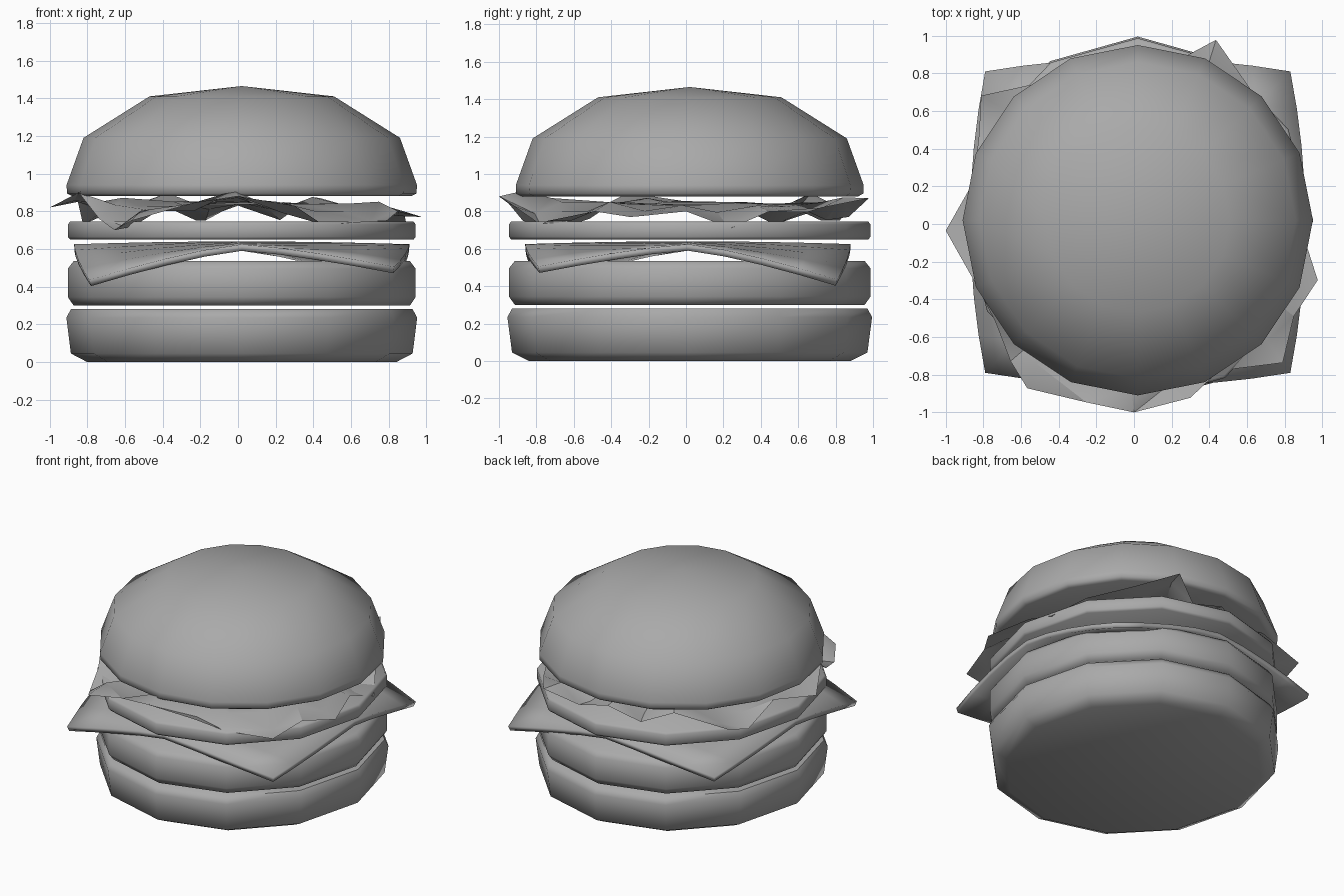
import bpy
import bmesh
import math
import random

random.seed(4)
cube = bpy.data.objects.get("Cube")
if cube:
    bpy.data.objects.remove(cube, do_unlink=True)

# One flat colour for every part
grey = bpy.data.materials.new("mid_grey")
grey.use_nodes = True
colour = (0.4, 0.4, 0.4, 1)
grey.diffuse_color = colour
grey.node_tree.nodes["Principled BSDF"].inputs["Base Color"].default_value = colour


def finish(bm, name, angle, recalc=True):
    if recalc:
        bmesh.ops.recalc_face_normals(bm, faces=bm.faces[:])
    mesh = bpy.data.meshes.new(name)
    bm.to_mesh(mesh)
    bm.free()
    mesh.materials.append(grey)
    obj = bpy.data.objects.new(name, mesh)
    bpy.context.collection.objects.link(obj)
    bpy.ops.object.select_all(action="DESELECT")
    obj.select_set(True)
    bpy.context.view_layer.objects.active = obj
    bpy.ops.object.shade_smooth_by_angle(angle=math.radians(angle))
    return obj


def bridge(bm, low, high):
    count = len(low)
    for i in range(count):
        j = (i + 1) % count
        bm.faces.new((low[i], low[j], high[j], high[i]))


def lathe(name, profile, sides, squash=1.0, peak=None):
    """Turn (radius, height) pairs into a closed solid, with an optional top point."""
    bm = bmesh.new()
    rings = []
    for r, z in profile:
        ring = []
        for i in range(sides):
            a = math.tau * i / sides
            ring.append(bm.verts.new((0.02 + r * squash * math.cos(a), 0.02 + r * math.sin(a), z)))
        rings.append(ring)
    for low, high in zip(rings, rings[1:]):
        bridge(bm, low, high)
    bm.faces.new(rings[0][::-1])
    if peak is None:
        bm.faces.new(rings[-1])
    else:
        top = bm.verts.new((0.02, 0.02, peak))
        for i in range(sides):
            bm.faces.new((rings[-1][i], rings[-1][(i + 1) % sides], top))
    return finish(bm, name, 62)


# Buns, patty and tomato
lathe("bottom_bun", [(0.86, 0), (0.95, 0.045), (0.975, 0.235), (0.95, 0.28)], 12, 0.955)
lathe("patty", [(0.935, 0.3), (0.967, 0.345), (0.967, 0.495), (0.935, 0.535)], 12, 0.955)
lathe("tomato", [(0.955, 0.65), (0.967, 0.665), (0.967, 0.73), (0.955, 0.745)], 12, 0.955)
lathe("top_bun", [(0.9, 0.88), (0.928, 0.895), (0.93, 0.94), (0.84, 1.19), (0.49, 1.41)],
      16, 1.0, peak=1.465)

# Cheese slice: a plate with drooping corners and bowed edges
bm = bmesh.new()
bmesh.ops.create_grid(bm, x_segments=8, y_segments=8, size=1)
for v in bm.verts:
    u, w = v.co.x, v.co.y
    droop = 0.19 if u * w > 0 else 0.12
    v.co.x = 0.02 + u * (0.89 - 0.08 * w * w)
    v.co.y = 0.01 + w * (0.87 - 0.07 * u * u)
    v.co.z = 0.64 - droop * abs(u * w) ** 1.3 - 0.015 * max(abs(u), abs(w)) ** 2
cheese = finish(bm, "cheese_slice", 40, recalc=False)
thick = cheese.modifiers.new("thickness", "SOLIDIFY")
thick.thickness = 0.035
thick.offset = -1

# Lettuce leaf: a crumpled sheet with a ragged rim given as (degrees, radius, height)
rim = [(0, .88, .8), (15, .93, .71), (30, .89, .8), (50, .95, .82), (66, 1.07, .87),
       (75, .9, .77), (90, .88, .83), (105, .85, .75), (120, .88, .85), (140, 1.06, .8),
       (150, .95, .73), (165, .88, .85), (182, 1, .82), (200, .9, .9), (215, .9, .76),
       (228, .98, .7), (237, 1.04, .75), (255, .98, .84), (270, 1, .88), (288, .97, .83),
       (300, .9, .73), (317, 1.08, .75), (330, .98, .8), (343, 1.02, .77)]
bm = bmesh.new()
rings = []
for share in (0.4, 0.72, 0.87, 1):
    ring = []
    for k, (deg, r, z) in enumerate(rim):
        edge = share == 1
        wobble = 0 if edge else share * 0.035
        a = math.radians(deg) + random.uniform(-wobble, wobble)
        rad = r * share
        fold = 0.03 * (-1) ** k if share == 0.87 else 0
        height = 0.845 + (z - 0.845) * share ** 3 + fold + random.uniform(-wobble, wobble) * 0.6
        ring.append(bm.verts.new((rad * math.cos(a), rad * math.sin(a), min(height, 0.91))))
    rings.append(ring)
for inner, outer in zip(rings, rings[1:]):
    bridge(bm, outer, inner)
bm.faces.new(rings[0])
bmesh.ops.triangulate(bm, faces=bm.faces[:])
finish(bm, "lettuce_leaf", 35)
